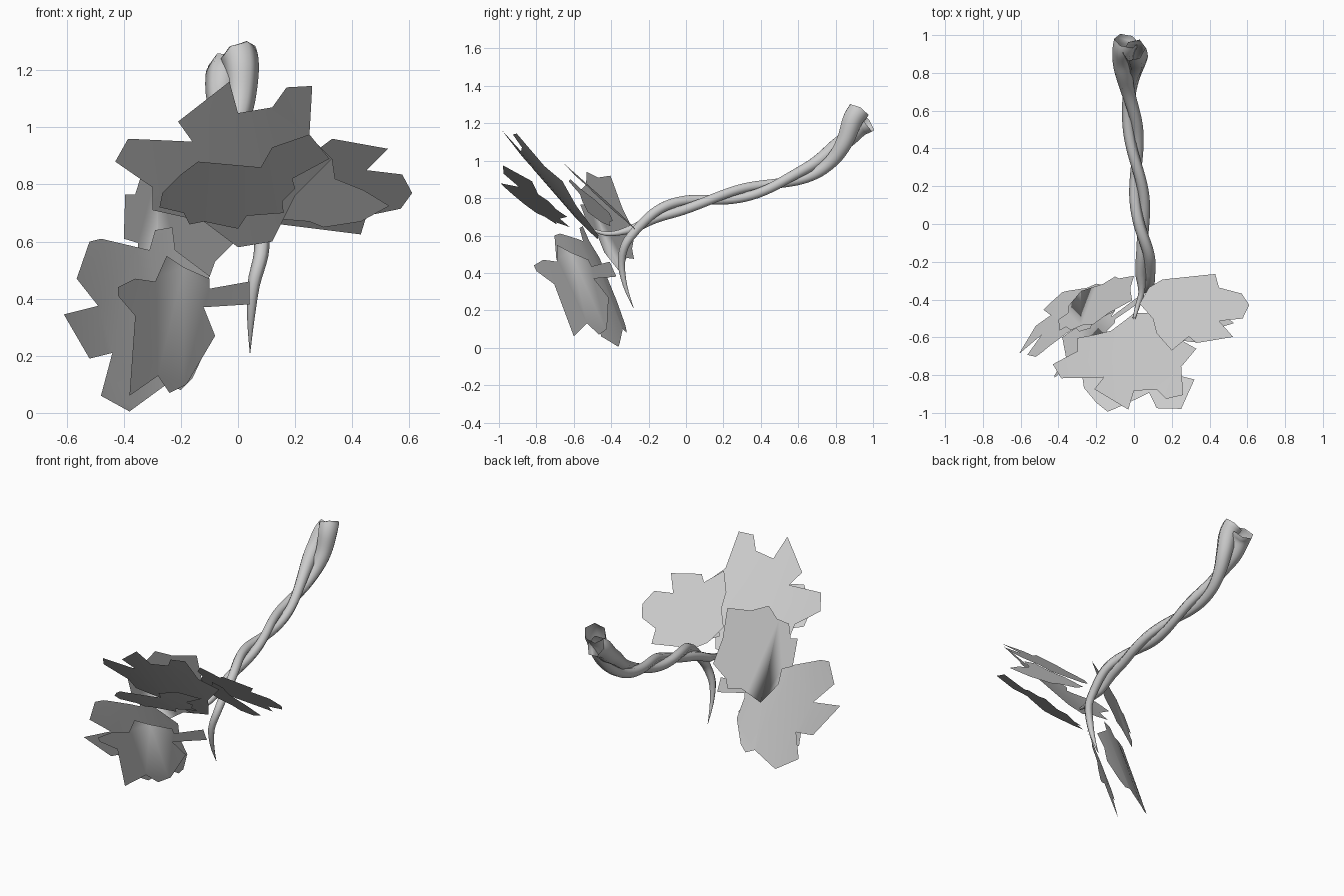
import bpy, bmesh, math
from mathutils import Vector

if "Cube" in bpy.data.objects:
    bpy.data.objects.remove(bpy.data.objects["Cube"])


def smooth(pts, n=8):
    """Catmull-Rom samples through tuples of any length."""
    p = [pts[0]] + pts + [pts[-1]]
    out = []
    for i in range(1, len(p) - 2):
        for k in range(n):
            t = k / n
            out.append([0.5 * (2 * b + (c - a) * t + (2 * a - 5 * b + 4 * c - d) * t * t
                               + (3 * b - a - 3 * c + d) * t ** 3)
                        for a, b, c, d in zip(*p[i - 1:i + 3])])
    return out + [list(pts[-1])]


def finish(name, bm):
    me = bpy.data.meshes.new(name)
    bmesh.ops.recalc_face_normals(bm, faces=bm.faces[:])
    for f in bm.faces:
        f.smooth = True
    bm.to_mesh(me)
    bm.free()
    bpy.context.collection.objects.link(bpy.data.objects.new(name, me))


def tube(name, pts, sides=6):
    """Open tapered tube along (point, radius) samples."""
    bm = bmesh.new()
    rings = []
    for i, (p, r) in enumerate(pts):
        t = (pts[min(i + 1, len(pts) - 1)][0] - pts[max(i - 1, 0)][0]).normalized()
        u = Vector((1, 0, 0))
        u = (u - t * u.dot(t)).normalized()
        v = t.cross(u)
        rings.append([bm.verts.new(p + r * (u * math.cos(a) + v * math.sin(a)))
                      for a in [math.tau * k / sides for k in range(sides)]])
    for a, b in zip(rings, rings[1:]):
        for k in range(sides):
            j = (k + 1) % sides
            bm.faces.new((a[k], a[j], b[j], b[k]))
    finish(name, bm)


def leaf(name, plane, outline, cup=0.0):
    """Thin lobed leaf: front outline (x, z) laid on y = a + b*x + c*z and gently cupped."""
    a, b, c = plane
    bm = bmesh.new()
    bm.faces.new([bm.verts.new((x, 0, z)) for x, z in outline])
    xs = [x for x, z in outline]
    lo, hi = min(xs), max(xs)
    for k in (.3, .5, .7):
        bmesh.ops.bisect_plane(bm, geom=bm.verts[:] + bm.edges[:] + bm.faces[:],
                               plane_co=(lo + (hi - lo) * k, 0, 0), plane_no=(1, 0, 0))
    for v in bm.verts:
        x, _, z = v.co
        d = x - (lo + hi) / 2
        v.co.y = a + b * x + c * z + cup * (d * d - .03)
    bmesh.ops.triangulate(bm, faces=bm.faces[:])
    finish(name, bm)


# Twisted stem: x, y, z, tube radius, strand offset
axis = smooth([(-.02, .945, 1.235, .066, .042), (-.02, .91, 1.20, .062, .04),
               (-.025, .84, 1.095, .051, .034),
               (-.025, .70, .965, .036, .025), (-.005, .50, .88, .03, .024),
               (.02, .25, .815, .029, .024), (.04, .0, .765, .03, .025),
               (.06, -.15, .715, .03, .025), (.06, -.27, .635, .028, .025)])
tails = [[((.04, -.36, .615), .017), ((.02, -.43, .61), .013), ((0, -.5, .63), .008)],
         [((.08, -.325, .55), .026), ((.055, -.345, .45), .022),
          ((.045, -.325, .33), .013), ((.042, -.28, .21), .001)]]
for n, (name, tail) in enumerate(zip(("stem_strand_short", "stem_strand_long"), tails)):
    pts = []
    for i, (x, y, z, r, off) in enumerate(axis):
        t = Vector(axis[min(i + 1, len(axis) - 1)][:3]) - Vector(axis[max(i - 1, 0)][:3])
        side = Vector((1, 0, 0))
        up = side.cross(t).normalized()
        up = up if up.z > 0 else -up
        phi = math.radians(-170 + 486 * (y - .52)) + math.pi * n
        if y > .8:
            phi += (y - .8) * 3
        pts.append((Vector((x, y, z)) + off * (side * math.cos(phi) + up * math.sin(phi)), r))
    ends = smooth([(*pts[-1][0], pts[-1][1])] + [(*p, r) for p, r in tail], 4)[1:]
    tube(name, pts + [(Vector(e[:3]), e[3]) for e in ends])

# Centre pair of leaves
leaf("leaf_centre_upper", (.04, .12, -.87),
     [(.26, 1.145), (.17, 1.14), (.12, 1.07), (0, 1.05), (-.03, 1.16), (-.21, 1.02), (-.16, .95),
      (-.385, .96), (-.43, .88), (-.3, .79), (-.3, .71), (-.12, .67), (0, .58), (.12, .6),
      (.2, .76), (.33, .89), (.25, .97)], .3)
leaf("leaf_centre_lower", (.29, .36, -1.4),
     [(.25, .975), (.12, .93), (.08, .86), (-.14, .88), (-.2, .835), (-.265, .77), (-.275, .72),
      (-.19, .70), (-.17, .66), (-.12, .67), (0, .645), (.03, .69), (.16, .7), (.155, .74),
      (.2, .785), (.19, .82), (.32, .89)], .3)

# Right pair
leaf("leaf_right_upper", (.437, -.033, -1.1),
     [(.43, .625), (.45, .69), (.57, .715), (.61, .77), (.575, .835), (.45, .85), (.525, .925),
      (.33, .96), (.29, .93), (.2, 1.0), (.12, .92), (.1, .85), (.03, .78), (.08, .70),
      (.15, .66)])
leaf("leaf_right_lower", (.25, -.23, -.9),
     [(.53, .725), (.43, .67), (.3, .65), (.25, .67), (.13, .68), (.05, .72), (.12, .8),
      (.2, .84), (.25, .9), (.33, .89), (.34, .82), (.44, .78)])

# Left leaf and the lower left pair
leaf("leaf_left", (-.03, .58, -.4),
     [(-.215, .94), (-.27, .87), (-.335, .845), (-.36, .765), (-.395, .765), (-.4, .61),
      (-.35, .595), (-.35, .51), (-.28, .405), (-.165, .48), (-.1, .475), (-.08, .53),
      (0, .61), (-.02, .75), (-.01, .92), (-.13, .91)])
leaf("leaf_low_outer", (-.18, .55, -.4),
     [(-.52, .6), (-.48, .61), (-.31, .57), (-.29, .64), (-.23, .65), (-.22, .57), (-.1, .48),
      (-.12, .37), (-.1, .25), (-.16, .12), (-.2, .08), (-.25, .1), (-.38, .005), (-.48, .06),
      (-.44, .21), (-.52, .19), (-.61, .345), (-.49, .375), (-.565, .47)], -1.0)
leaf("leaf_low_inner", (-.228, .9, -.45),
     [(-.42, .44), (-.36, .47), (-.29, .46), (-.25, .55), (-.19, .51), (-.1, .47), (-.1, .435),
      (.04, .46), (.04, .38), (-.12, .37), (-.08, .27), (-.18, .1), (-.24, .07), (-.28, .13),
      (-.38, .06), (-.36, .34), (-.42, .41)], -.4)
